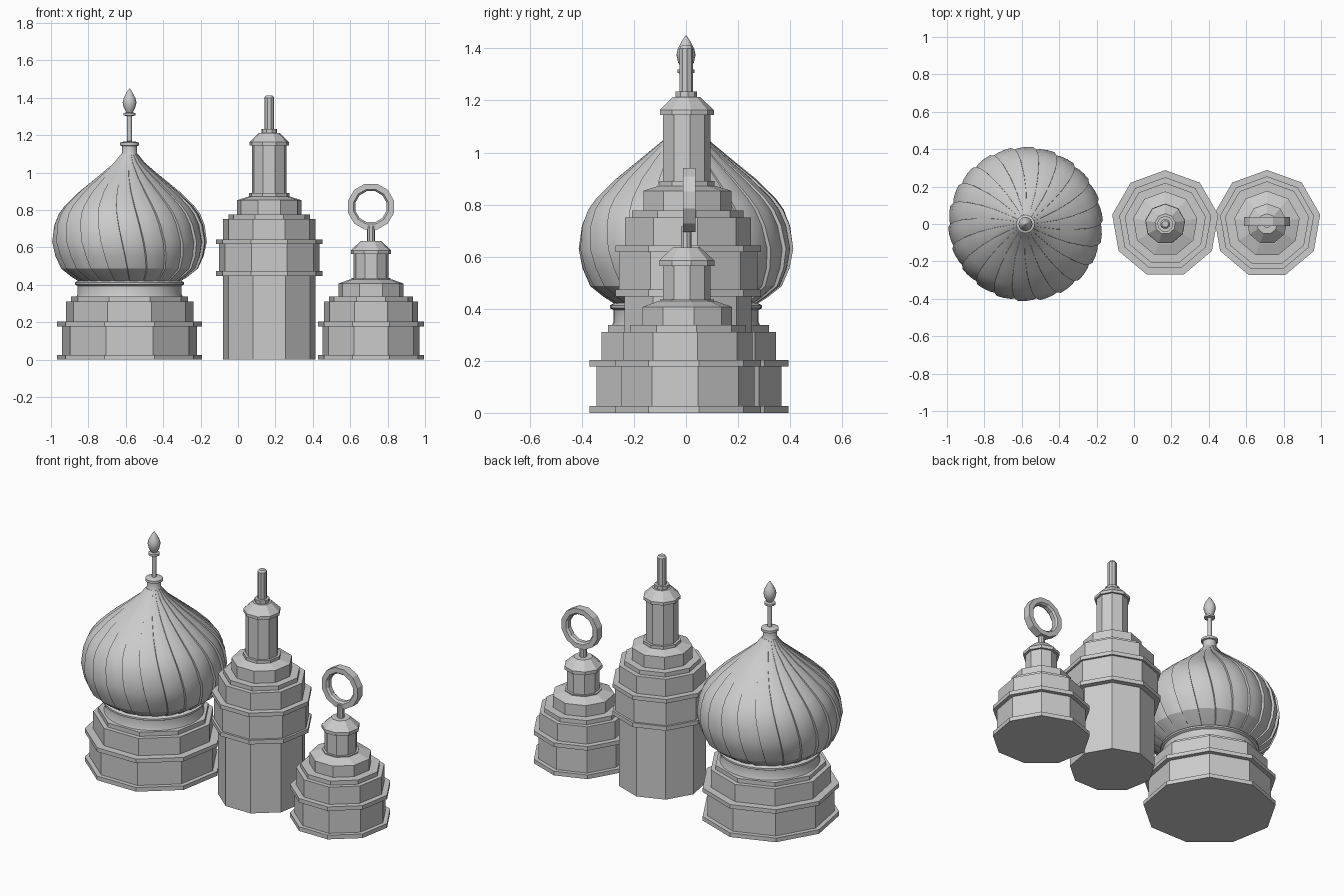
import bpy, math
from math import sin, cos, pi, radians

if "Cube" in bpy.data.objects:
    bpy.data.objects.remove(bpy.data.objects["Cube"])

CX = (-0.58, 0.167, 0.711)   # centres of the three towers


def make(name, verts, faces, loc, smooth=None):
    me = bpy.data.meshes.new(name)
    me.from_pydata(verts, [], faces)
    me.update()
    ob = bpy.data.objects.new(name, me)
    ob.location = loc
    bpy.context.collection.objects.link(ob)
    if smooth:
        bpy.ops.object.select_all(action='DESELECT')
        ob.select_set(True)
        bpy.context.view_layer.objects.active = ob
        bpy.ops.object.shade_smooth_by_angle(angle=radians(smooth))
    return ob


def skin(rings, n):
    faces = []
    for k in range(rings - 1):
        for i in range(n):
            j = (i + 1) % n
            faces.append((k*n + i, k*n + j, (k+1)*n + j, (k+1)*n + i))
    faces.append(tuple(reversed(range(n))))
    faces.append(tuple(range((rings-1)*n, rings*n)))
    return faces


def lathe(name, x, profile, n=9, smooth=None):
    """Turn (radius, z) points about a vertical axis, one corner facing +y."""
    verts = [(r*cos(pi/2 + 2*pi*i/n), r*sin(pi/2 + 2*pi*i/n), z)
             for r, z in profile for i in range(n)]
    return make(name, verts, skin(len(profile), n), (x, 0, 0), smooth)


def plinth(r, rim, z0, z1, foot=True):
    """Drum with a projecting rim at the top and the foot."""
    p = [(rim, z0), (rim, z0 + .026), (r, z0 + .026)] if foot else [(r, z0)]
    return p + [(r, z1 - .025), (rim, z1 - .025), (rim, z1)]


def step(r, top, z0, z1):
    return [(r, z0), (r, z1 - .026), (top, z1 - .026), (top, z1)]


# Large domed tower: nine-sided base
lathe("dome_base", CX[0], plinth(.366, .394, 0, .203) + step(.346, .318, .203, .337))
# Round neck under the dome
lathe("dome_neck", CX[0], [(.288, .33), (.278, .35), (.278, .395), (.292, .402),
                           (.292, .413), (.27, .425)], 36, 30)

# Twisted, overlapping dome gores
GORES = 22
outline = [(.268, .415), (.315, .445), (.368, .487), (.398, .555), (.414, .63), (.402, .72),
           (.378, .78), (.345, .825), (.27, .898), (.178, .973), (.085, 1.05), (.045, 1.10)]
lobe = [(0, 1.0), (.33, .995), (.66, .985), (.97, .965)]
verts = []
for r, z in outline:
    twist = -radians(22) * ((z - .415) / .685) ** 1.2
    for g in range(GORES):
        for u, s in lobe:
            a = 2*pi*(g + u)/GORES + twist + pi/2
            verts.append((r*s*cos(a), r*s*sin(a), z))
make("onion_dome", verts, skin(len(outline), GORES*len(lobe)), (CX[0], 0, 0), 28)

# Finial: collar, rod, ring and bud
lathe("dome_finial", CX[0], [(.05, 1.09), (.04, 1.105), (.04, 1.142), (.05, 1.145), (.05, 1.16),
                             (.03, 1.167), (.013, 1.168), (.013, 1.303), (.032, 1.305),
                             (.032, 1.318), (.017, 1.322), (.03, 1.345), (.037, 1.375),
                             (.031, 1.40), (.014, 1.432), (.001, 1.45)], 16, 35)

# Tall middle tower
lathe("tall_tower_body", CX[1],
      [(.252, 0), (.252, .447)] + plinth(.274, .288, .447, .643)
      + step(.25, .22, .643, .777) + [(.174, .777), (.174, .853), (.112, .872)])
lathe("tall_tower_turret", CX[1],
      [(.109, .865), (.109, .89), (.094, .89), (.094, 1.145), (.107, 1.145), (.107, 1.163),
       (.055, 1.213), (.043, 1.213), (.043, 1.234), (.027, 1.234), (.027, 1.40), (.018, 1.412)])

# Short tower
lathe("short_tower_body", CX[2],
      plinth(.263, .289, 0, .203) + step(.255, .228, .203, .337)
      + [(.177, .337), (.177, .407), (.112, .43)])
lathe("short_tower_turret", CX[2],
      [(.107, .42), (.107, .436), (.094, .436), (.094, .565), (.109, .565), (.109, .585),
       (.055, .635), (.021, .635), (.021, .715)])

# Ring on top, chamfered inside, standing in the xz plane
N = 12
section = [(.127, -.012), (.127, .037), (.096, .037), (.086, .025), (.086, 0), (.096, -.012)]
m = len(section)
verts = [(r*cos(2*pi*(i + .5)/N), y, r*sin(2*pi*(i + .5)/N)) for i in range(N) for r, y in section]
faces = [(i*m + j, i*m + (j+1) % m, (i+1) % N*m + (j+1) % m, (i+1) % N*m + j)
         for i in range(N) for j in range(m)]
make("top_ring", verts, faces, (CX[2], 0, .818))
